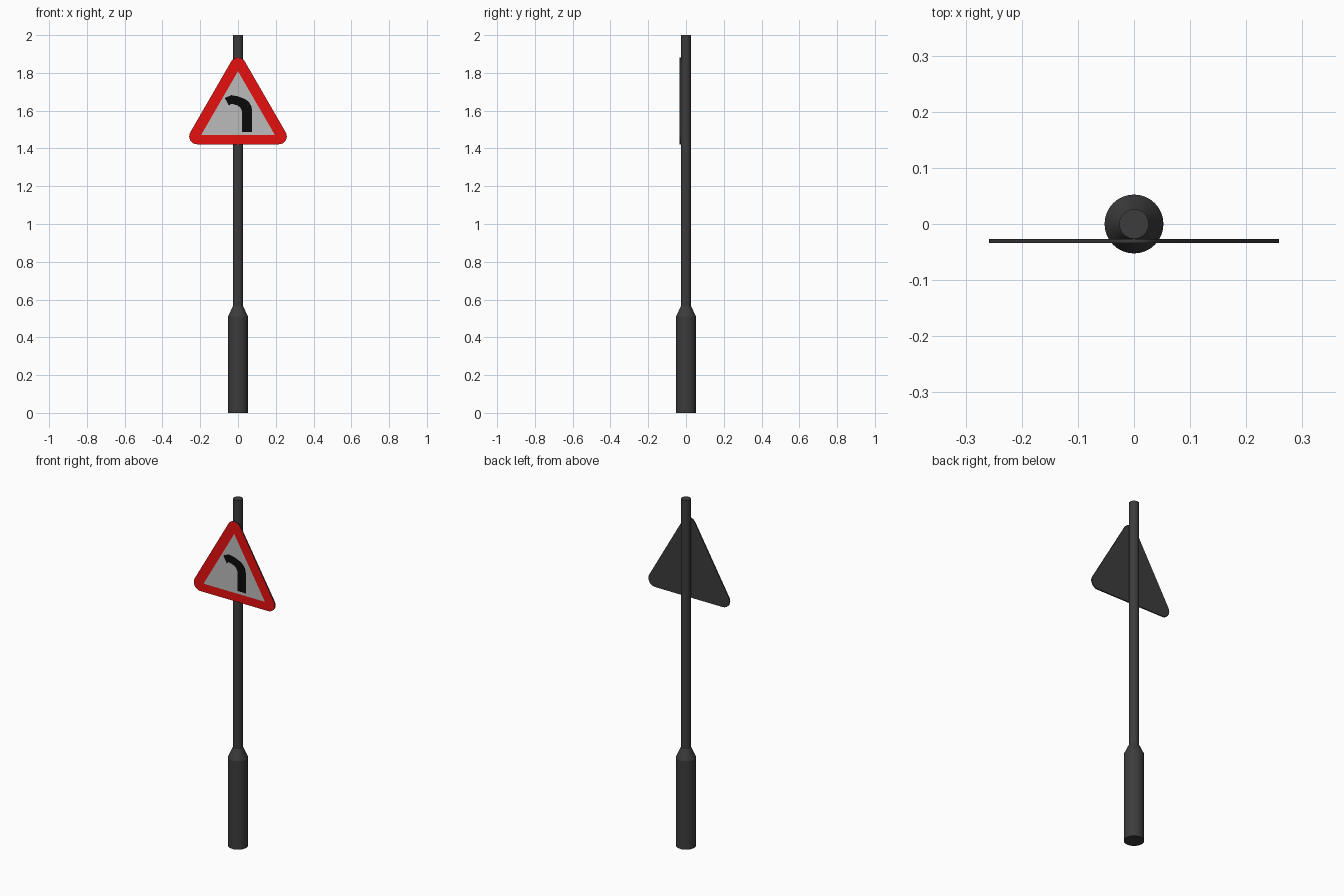
import bpy, bmesh
from math import sin, cos, pi, radians, sqrt

if "Cube" in bpy.data.objects:
    bpy.data.objects.remove(bpy.data.objects["Cube"])


def material(name, rgb):
    m = bpy.data.materials.new(name)
    m.diffuse_color = (*rgb, 1)
    m.use_nodes = True
    m.node_tree.nodes["Principled BSDF"].inputs["Base Color"].default_value = m.diffuse_color
    return m


dark = material("dark_metal", (0.045, 0.045, 0.045))
red = material("red", (0.8, 0.005, 0.005))
pale = material("pale_grey", (0.5, 0.5, 0.5))
black = material("black", (0.003, 0.003, 0.003))


def finish(name, bm, mats):
    mesh = bpy.data.meshes.new(name)
    bm.to_mesh(mesh)
    bm.free()
    for m in mats:
        mesh.materials.append(m)
    obj = bpy.data.objects.new(name, mesh)
    bpy.context.collection.objects.link(obj)
    return obj


def panel(name, pts, y, mats, depth=0):
    """Flat outline facing -y; with depth, a plate whose front uses the second material."""
    bm = bmesh.new()
    front = bm.faces.new([bm.verts.new((x, y, z)) for x, z in pts])
    if depth:
        n = len(pts)
        front.material_index = 1
        fv = list(front.verts)
        bv = [bm.verts.new((x, y + depth, z)) for x, z in pts]
        bm.faces.new(bv[::-1])
        for i in range(n):
            j = (i + 1) % n
            bm.faces.new((fv[j], fv[i], bv[i], bv[j]))
    return finish(name, bm, mats)


def smooth(obj, angle):
    bpy.ops.object.select_all(action='DESELECT')
    obj.select_set(True)
    bpy.context.view_layer.objects.active = obj
    bpy.ops.object.shade_smooth_by_angle(angle=radians(angle))


# Post: wide base, short taper, slim pole
SEG = 32
bm = bmesh.new()
rings = [[bm.verts.new((r * cos(2 * pi * i / SEG), r * sin(2 * pi * i / SEG), z))
          for i in range(SEG)]
         for r, z in [(0.0525, 0), (0.0525, 0.51), (0.0265, 0.567), (0.0265, 2)]]
for a, b in zip(rings, rings[1:]):
    for i in range(SEG):
        j = (i + 1) % SEG
        bm.faces.new((a[i], a[j], b[j], b[i]))
bm.faces.new(rings[0][::-1])
bm.faces.new(rings[-1])
smooth(finish("post", bm, [dark]), 20)

# Rounded triangular plate with a red front
R, HALF, LOW = 0.042, 0.2165, 1.464
centres = [(HALF, LOW, -90), (0, LOW + HALF * sqrt(3), 30), (-HALF, LOW, 150)]
outline = [(cx + R * cos(radians(a0 + 15 * k)), cz + R * sin(radians(a0 + 15 * k)))
           for cx, cz, a0 in centres for k in range(9)]
smooth(panel("sign_plate", outline, -0.034, [dark, red], 0.0075), 30)

# Pale inner triangle
panel("sign_field", [(-0.196, 1.47), (0.196, 1.47), (0, 1.809)], -0.0343, [pale])

# Left bend symbol
bend = [(0.075, 1.486), (0.075, 1.60), (0.070, 1.625), (0.058, 1.645), (0.04, 1.66),
        (0.0, 1.676), (-0.035, 1.682), (-0.07, 1.667), (-0.048, 1.627), (-0.035, 1.637),
        (0.0, 1.627), (0.014, 1.614), (0.021, 1.597), (0.022, 1.575), (0.022, 1.486)]
panel("bend_symbol", bend, -0.0346, [black])
